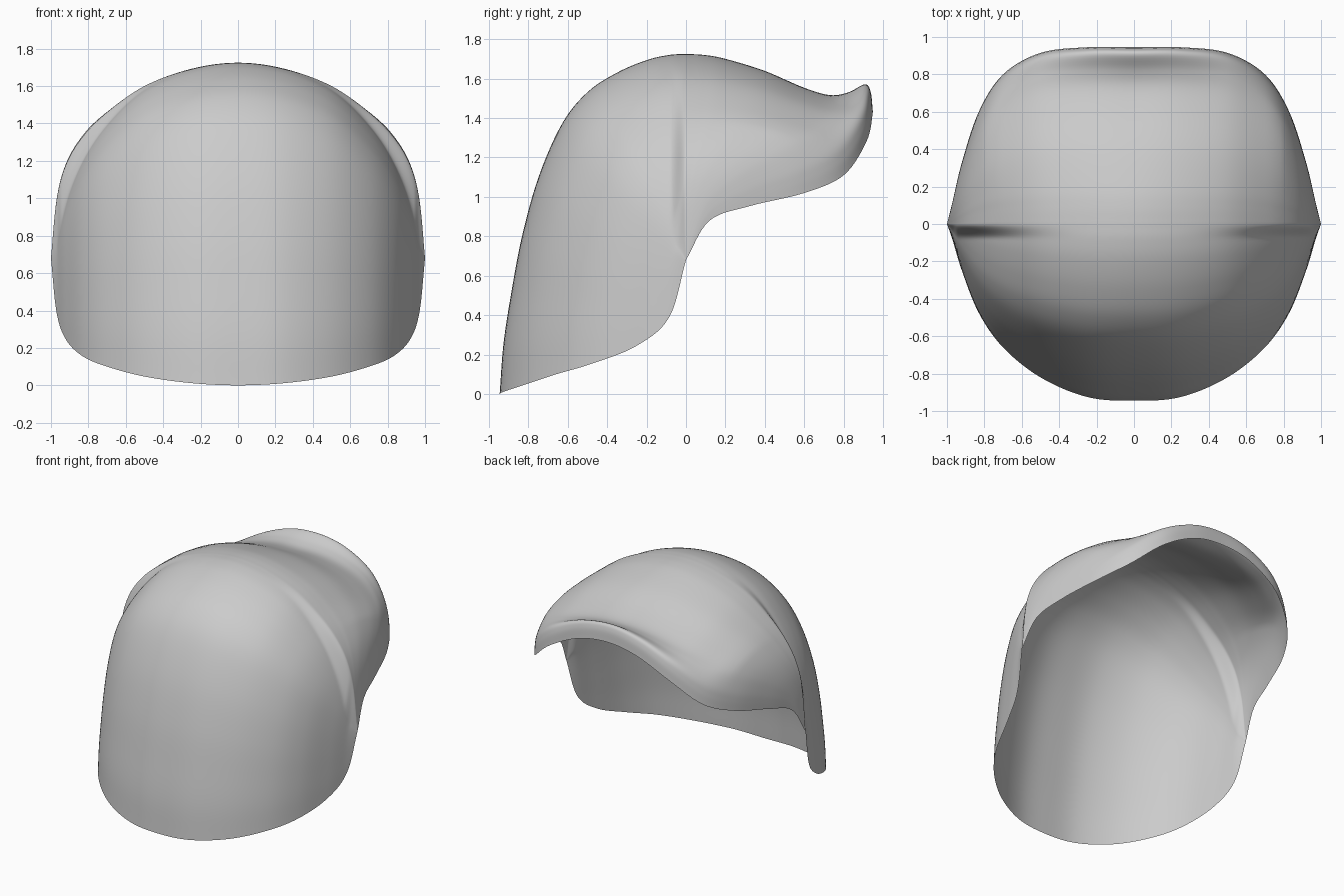
import bpy, bmesh

if "Cube" in bpy.data.objects:
    bpy.data.objects.remove(bpy.data.objects["Cube"])

# Stations from the middle to the side: x, front rim y/z, back rim y/z, arch z
HALF = [
    (0.00, -0.945, 0.000, 0.945, 1.45, 1.725),
    (0.25, -0.925, 0.012, 0.945, 1.41, 1.692),
    (0.50, -0.820, 0.047, 0.915, 1.28, 1.600),
    (0.70, -0.660, 0.100, 0.800, 1.11, 1.460),
    (0.83, -0.475, 0.155, 0.600, 1.02, 1.330),
    (0.92, -0.250, 0.245, 0.330, 0.955, 1.180),
    (0.97, -0.085, 0.390, 0.120, 0.880, 0.990),
    (1.00, 0.000, 0.680, 0.000, 0.680, 0.680),
]
STATIONS = [(-p[0],) + p[1:] for p in HALF[:0:-1]] + HALF

# Lengthwise profiles: distance toward the rim, height between rim and arch
FRONT = [(1, 0), (.98, .145), (.94, .29), (.88, .464), (.79, .64),
         (.665, .795), (.53, .887), (.37, .945), (.21, .982), (.09, .997), (0, 1)]
# distance, height in the middle (with upturned lip), height at the sides
BACK = [(0, 1, 1), (.1, .98, 1.01), (.21, .91, 1.02), (.42, .69, 1.0), (.63, .38, .91),
        (.77, .24, .80), (.87, .29, .66), (.96, .44, .42), (.99, .31, .22), (1, 0, 0)]


def spline(pts, steps):
    """Sample a smooth curve through points of any dimension."""
    out = []
    n = len(pts)
    for i in range(n - 1):
        b, c = pts[i], pts[i + 1]
        a = pts[i - 1] if i else tuple(2 * u - v for u, v in zip(b, c))
        d = pts[i + 2] if i + 2 < n else tuple(2 * v - u for u, v in zip(b, c))
        for k in range(steps):
            t = k / steps
            out.append(tuple(
                0.5 * (2 * q + (r - p) * t + (2 * p - 5 * q + 4 * r - s) * t * t
                       + (3 * q - p - 3 * r + s) * t ** 3)
                for p, q, r, s in zip(a, b, c, d)))
    out.append(tuple(pts[-1]))
    return out


front = spline(FRONT, 6)
back = spline(BACK, 6)

bm = bmesh.new()
grid = []
for x, yf, zf, yb, zb, za in spline(STATIONS, 7):
    line = []
    # front shield, with a flare where it meets the arch at the sides
    dip = min(0.26 * abs(x) ** 4, 0.35 * (za - zf))
    width = max(min(0.08, 0.5 * abs(yf)), 1e-5)
    for s, h in front:
        y = s * yf
        k = max(0.0, 1 - abs(y) / width)
        k = k * k * (3 - 2 * k)
        line.append((x, y, zf + (za - dip - zf) * h + dip * k))
    # rear hood
    w = min(1.0, (abs(x) / 0.8) ** 1.6)
    for s, hm, hs in back[1:]:
        line.append((x, s * yb, zb + (za - zb) * (hm + (hs - hm) * w)))
    grid.append([bm.verts.new(p) for p in line])

for a, b in zip(grid, grid[1:]):
    for i in range(len(a) - 1):
        bm.faces.new((a[i], b[i], b[i + 1], a[i + 1]))
bmesh.ops.remove_doubles(bm, verts=bm.verts, dist=0.0005)
bmesh.ops.recalc_face_normals(bm, faces=bm.faces)
if sum(f.normal.z for f in bm.faces) < 0:
    bmesh.ops.reverse_faces(bm, faces=bm.faces)
for f in bm.faces:
    f.smooth = True

mesh = bpy.data.meshes.new("hood_shell")
bm.to_mesh(mesh)
bm.free()
shell = bpy.data.objects.new("hood_shell", mesh)
bpy.context.collection.objects.link(shell)
